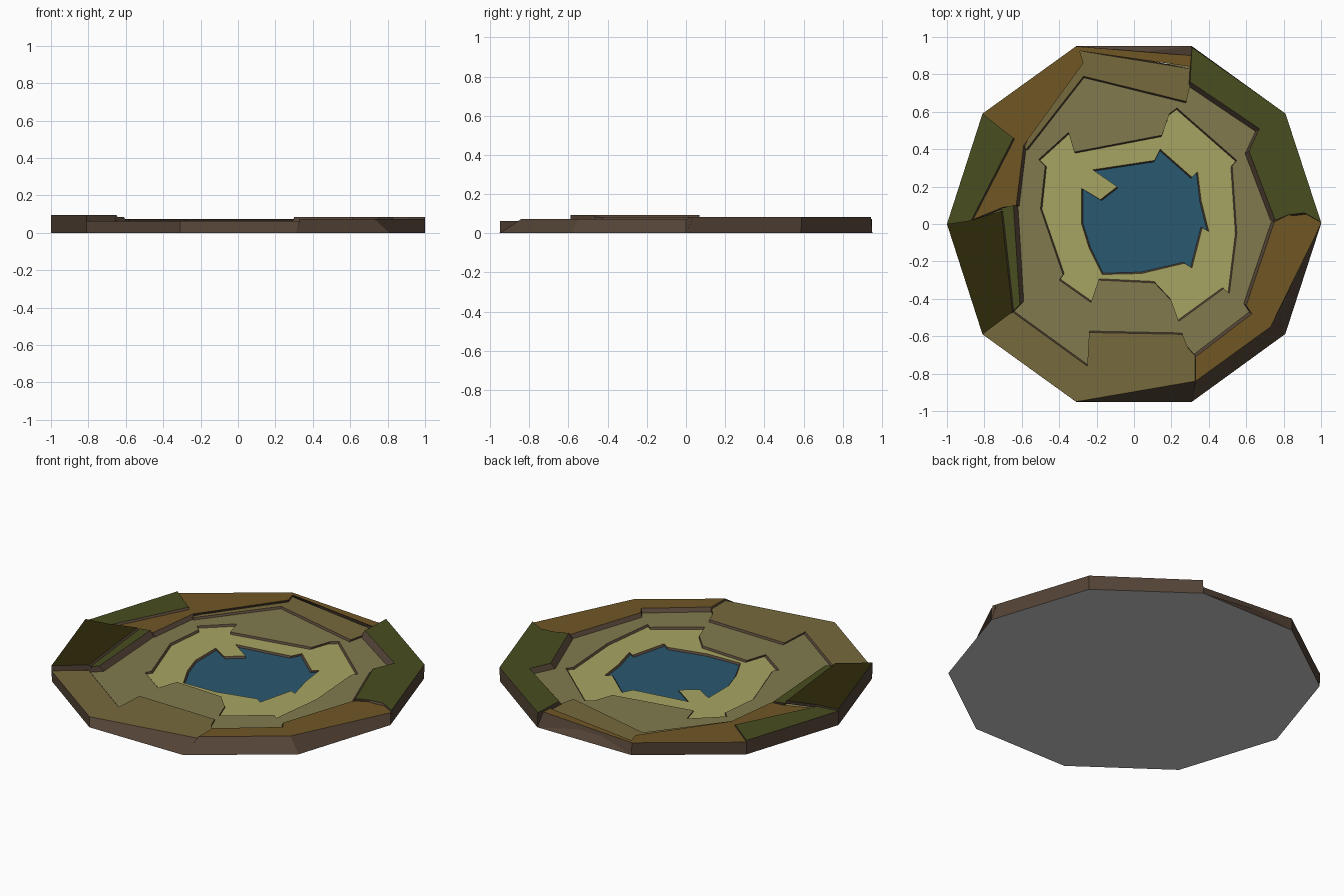
import bpy, bmesh, math
from mathutils import Vector

if "Cube" in bpy.data.objects:
    bpy.data.objects.remove(bpy.data.objects["Cube"])

STEP = 0.0105
TOP = 0.094
RIM = [Vector((math.cos(k * math.pi / 5), math.sin(k * math.pi / 5))) for k in range(10)]


def material(name, rgb):
    m = bpy.data.materials.new(name)
    m.diffuse_color = [(c / 255) ** 2.2 for c in rgb] + [1]
    m.use_nodes = True
    m.node_tree.nodes["Principled BSDF"].inputs["Base Color"].default_value = m.diffuse_color
    return m


MATS = {n: material(n, c) for n, c in {
    "rock": (84, 69, 57), "water": (46, 89, 111), "sand": (166, 163, 98),
    "khaki": (128, 122, 79), "tan": (117, 105, 63), "brown": (111, 87, 41),
    "green": (74, 78, 37), "dark": (49, 46, 18)}.items()}


def level(k):
    return TOP - STEP * k


def area(p):
    return sum(a[0] * b[1] - b[0] * a[1] for a, b in zip(p, p[1:] + p[:1]))


def finish(bm, name, mats):
    me = bpy.data.meshes.new(name)
    bm.to_mesh(me)
    bm.free()
    for m in mats:
        me.materials.append(MATS[m])
    bpy.context.collection.objects.link(bpy.data.objects.new(name, me))


def ring(bm, pts, z):
    vs = [bm.verts.new((p[0], p[1], z)) for p in pts]
    return vs, [bm.edges.new((vs[i], vs[(i + 1) % len(vs)])) for i in range(len(vs))]


def terrace(name, mat, z, outline=None, hole=None, size=1.0, drop=STEP):
    """Flat coloured top with sloping rock walls around an outline or a hole."""
    bm = bmesh.new()
    loop = hole or outline
    if (area(loop) > 0) == bool(hole):
        loop = loop[::-1]
    vs, edges = ring(bm, loop, z)
    if hole:
        edges = edges + ring(bm, [v * size for v in RIM], z)[1]
    bmesh.ops.triangle_fill(bm, edges=edges, use_beauty=True)
    for f in bm.faces:
        f.normal_update()
        if f.normal.z < 0:
            f.normal_flip()
    # wall feet: rim points reach the base decagon, inner ones slope to the next terrace
    feet = []
    for p in loop:
        q = Vector(p)
        near = min(RIM, key=lambda r: (r - q).length)
        if (near - q).length < 0.117:
            feet.append(bm.verts.new((near.x, near.y, 0)))
        else:
            q -= q.normalized() * drop * 0.8
            feet.append(bm.verts.new((q.x, q.y, z - drop)))
    for i in range(len(vs)):
        j = (i + 1) % len(vs)
        bm.faces.new((vs[i], feet[i], feet[j], vs[j])).material_index = 1
    finish(bm, name, [mat, "rock"])


# underside
bm = bmesh.new()
bm.faces.new([bm.verts.new((v.x, v.y, 0)) for v in reversed(RIM)])
finish(bm, "base", [])

# pond
bm = bmesh.new()
bm.faces.new([bm.verts.new((v.x * .46, v.y * .46, level(6))) for v in RIM])
finish(bm, "pond", ["water"])

# nested shores, each cut by the outline of the terrace below
shore = [(-.28, .19), (-.18, .13), (-.09, .20), (-.22, .29), (.11, .34), (.14, .40),
         (.31, .25), (.34, .28), (.36, .12), (.40, -.04), (.365, -.02), (.31, -.235),
         (.27, -.21), (.04, -.265), (-.17, -.27), (-.24, -.13), (-.28, 0)]
bank = [(-.51, .345), (-.35, .49), (-.32, .385), (.15, .475), (.19, .59), (.23, .62),
        (.55, .34), (.525, .31), (.55, -.05), (.51, -.37), (.48, -.345), (.24, -.52),
        (.20, -.41), (.11, -.315), (-.19, -.30), (-.23, -.42), (-.40, -.30),
        (-.38, -.27), (-.50, .08), (-.475, .31)]
terrace("sand_shore", "sand", level(5), hole=shore, size=.75)
terrace("khaki_bank", "khaki", level(4), hole=bank, size=.9)

# tan terraces
terrace("front_terrace", "tan", level(3), [
    (-.81, -.59), (-.31, -.95), (.33, -.84), (.33, -.71), (.29, -.665),
    (.26, -.59), (-.24, -.58), (-.25, -.76), (-.65, -.47)])
terrace("back_terrace", "tan", level(3), [
    (-.575, .40), (-.27, .79), (.28, .655), (.30, .74), (.30, .83),
    (-.29, .925), (-.27, .86), (-.60, .41)])

# brown terraces
terrace("right_brown_terrace", "brown", level(2), [
    (.33, -.84), (.73, -.55), (1, 0), (.995, .03), (.91, .06), (.83, .05), (.75, .01),
    (.60, -.435), (.63, -.48), (.33, -.71)], drop=2 * STEP)
terrace("left_brown_terrace", "brown", level(2), [
    (.31, .90), (-.31, .95), (-.81, .59), (-.645, .46), (-.87, .02), (-.70, .09),
    (-.63, .10), (-.59, .42), (-.27, .86), (-.29, .925), (.31, .84)], drop=2 * STEP)

# green terraces
terrace("right_green_terrace", "green", level(1), [
    (1, .01), (.81, .59), (.31, .945), (.30, .76), (.67, .51), (.615, .39),
    (.755, .02), (.83, .05), (.91, .06)], drop=3 * STEP)
terrace("left_green_terrace", "green", level(1), [
    (-1, 0), (-.87, .02), (-.645, .46), (-.81, .59)], drop=2 * STEP)
terrace("left_green_ledge", "green", level(1), [
    (-.71, .085), (-.645, .10), (-.61, -.43), (-.66, -.48)], drop=3 * STEP)

# highest terrace
terrace("dark_peak", "dark", level(0), [
    (-1, 0), (-.81, -.59), (-.65, -.47), (-.71, .07), (-.87, .02)], drop=2 * STEP)
